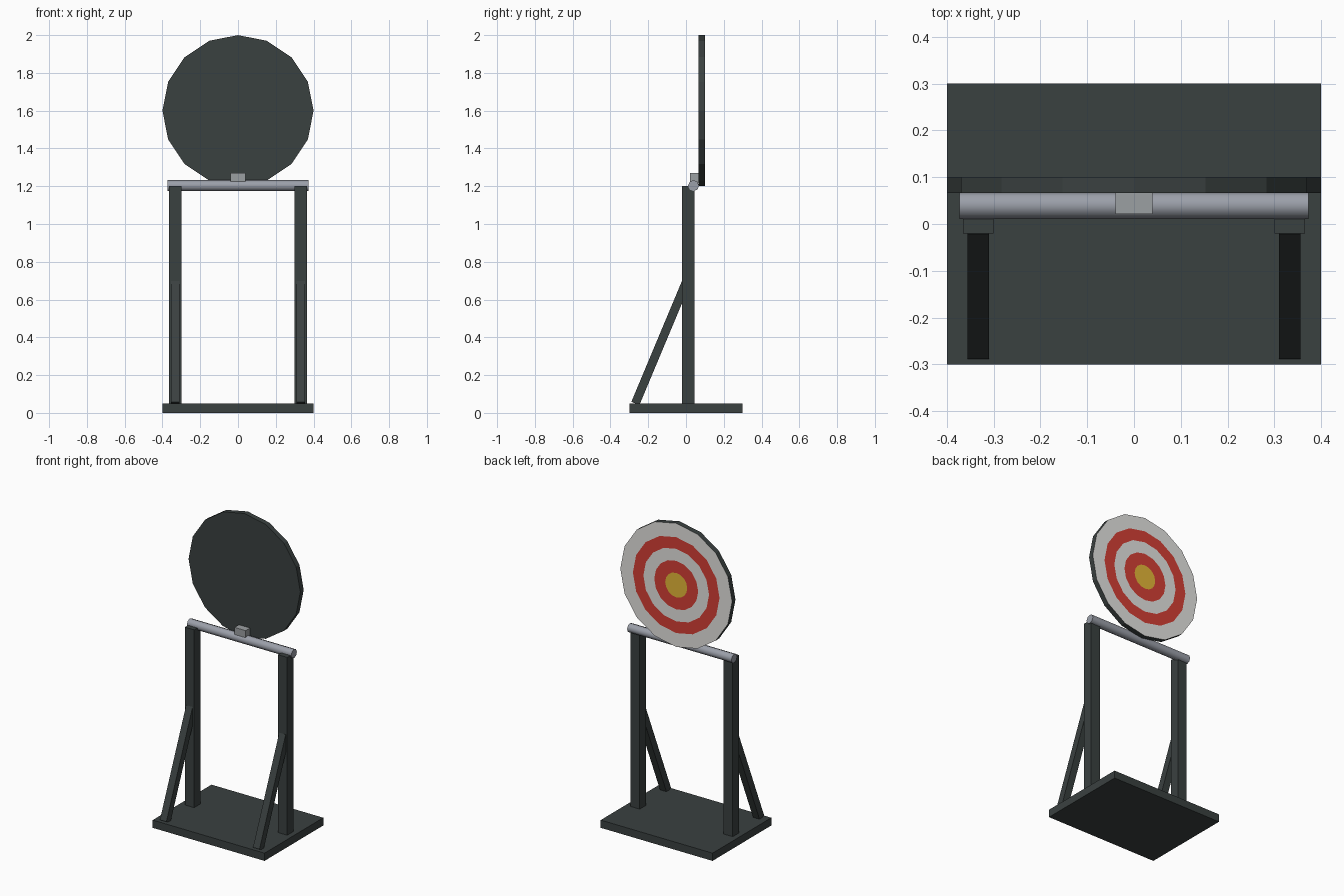
import bpy, bmesh, math
from mathutils import Matrix, Vector

if "Cube" in bpy.data.objects:
    bpy.data.objects.remove(bpy.data.objects["Cube"])


def material(name, rgb):
    m = bpy.data.materials.new(name)
    m.diffuse_color = (*rgb, 1)
    m.use_nodes = True
    m.node_tree.nodes["Principled BSDF"].inputs["Base Color"].default_value = m.diffuse_color
    return m


DARK = material("dark grey", (0.042, 0.052, 0.051))
STEEL = material("steel", (0.33, 0.35, 0.40))
CLAMP = material("clamp grey", (0.33, 0.35, 0.36))
WHITE = material("target white", (0.78, 0.77, 0.75))
RED = material("target red", (0.66, 0.05, 0.036))
GOLD = material("target gold", (0.78, 0.47, 0.04))


def make(name, bm, *mats):
    bmesh.ops.recalc_face_normals(bm, faces=bm.faces)
    me = bpy.data.meshes.new(name)
    bm.to_mesh(me)
    bm.free()
    for m in mats:
        me.materials.append(m)
    ob = bpy.data.objects.new(name, me)
    bpy.context.collection.objects.link(ob)
    return ob


def box(name, lo, hi, mat):
    lo, hi = Vector(lo), Vector(hi)
    bm = bmesh.new()
    bmesh.ops.create_cube(bm, size=1, matrix=Matrix.Translation((lo + hi) / 2)
                          @ Matrix.Diagonal((*(hi - lo), 1)))
    return make(name, bm, mat)


# Base board
box("base", (-0.4, -0.3, 0), (0.4, 0.3, 0.05), DARK)

# Posts and slanted braces on both sides
for side, s in (("left", -1), ("right", 1)):
    cx = 0.333 * s
    box(side + "_post", (cx - 0.033, -0.02, 0.05), (cx + 0.033, 0.045, 1.2), DARK)
    a, b = Vector((cx, -0.268, 0.05)), Vector((cx, 0.0, 0.69))
    d = b - a
    bm = bmesh.new()
    bmesh.ops.create_cube(bm, size=1, matrix=Matrix.Translation((a + b) / 2)
                          @ Matrix.Rotation(-math.atan2(d.y, d.z), 4, 'X')
                          @ Matrix.Diagonal((0.046, 0.046, d.length, 1)))
    make(side + "_brace", bm, DARK)

# Round crossbar on top of the posts
bm = bmesh.new()
bmesh.ops.create_cone(bm, cap_ends=True, segments=8, radius1=0.029, radius2=0.029, depth=0.746,
                      matrix=Matrix.Translation((0, 0.04, 1.203)) @ Matrix.Rotation(math.pi / 2, 4, 'Y'))
bar = make("crossbar", bm, STEEL)
for p in bar.data.polygons:
    p.use_smooth = len(p.vertices) == 4
for e in bar.data.edges:
    va, vb = (bar.data.vertices[i].co for i in e.vertices)
    e.use_edge_sharp = abs(va.x - vb.x) < 0.01

# Clamp holding the target
box("clamp", (-0.04, 0.021, 1.22), (0.04, 0.068, 1.27), CLAMP)

# Sixteen-sided target, rings cut into its rear face
SIDES = 16


def ring(bm, r, y):
    return [bm.verts.new((r * math.cos(2 * math.pi * i / SIDES), y,
                          1.6 + r * math.sin(2 * math.pi * i / SIDES))) for i in range(SIDES)]


bm = bmesh.new()
steps = [(0.4, 0.066), (0.4, 0.1), (0.31, 0.1), (0.235, 0.1), (0.157, 0.1), (0.079, 0.1)]
loops = [ring(bm, r, y) for r, y in steps]
bm.faces.new(loops[0])
for k, slot in enumerate((0, 1, 2, 1, 2)):
    for i in range(SIDES):
        j = (i + 1) % SIDES
        f = bm.faces.new((loops[k][i], loops[k][j], loops[k + 1][j], loops[k + 1][i]))
        f.material_index = slot
bm.faces.new(loops[-1]).material_index = 3
make("target", bm, DARK, WHITE, RED, GOLD)
